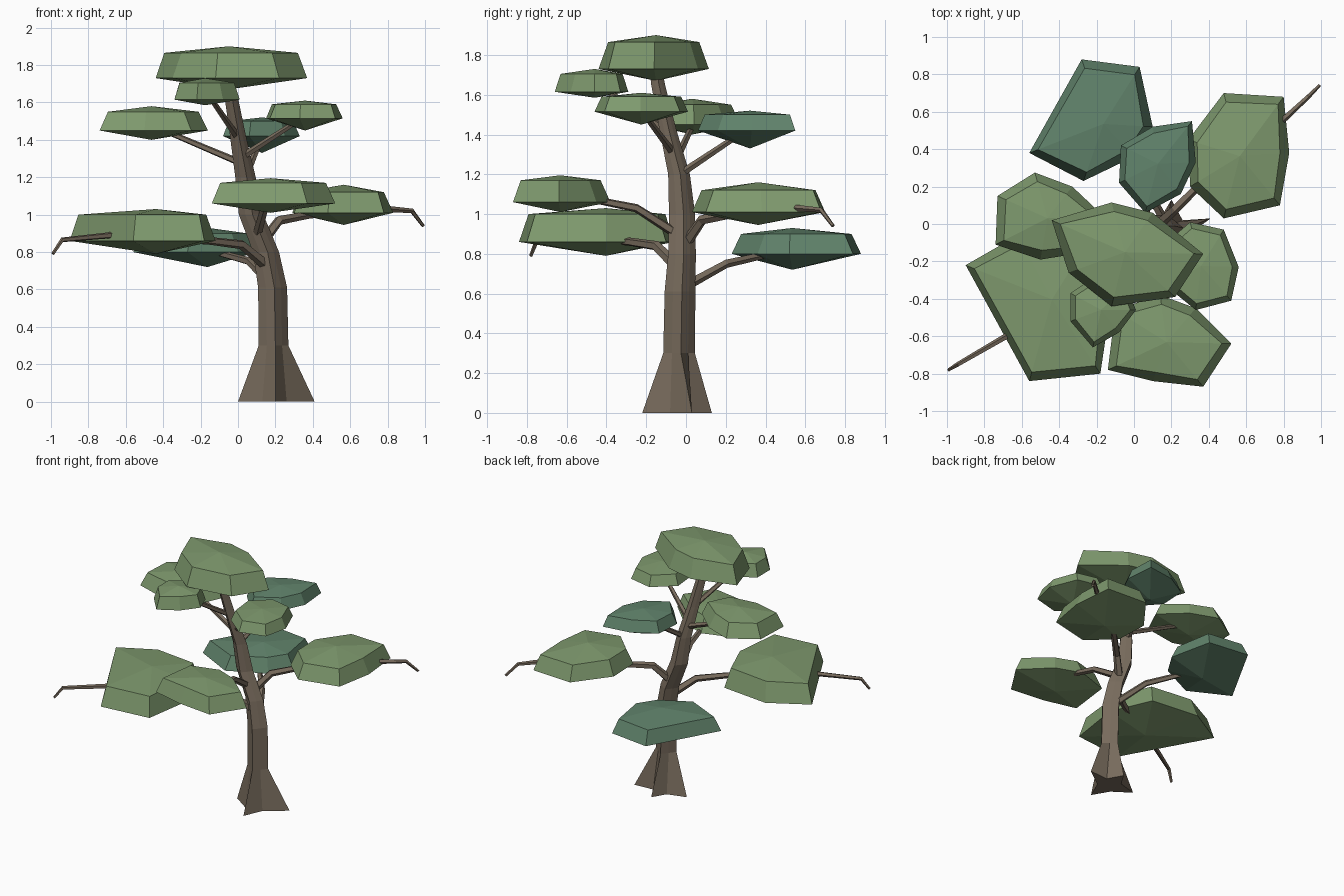
import bpy
import bmesh
from math import cos, sin, tau
from mathutils import Vector

default_cube = bpy.data.objects.get("Cube")
if default_cube:
    bpy.data.objects.remove(default_cube, do_unlink=True)


def make_material(name, color):
    material = bpy.data.materials.new(name)
    material.use_nodes = True
    material.diffuse_color = (*color, 1)
    shader = material.node_tree.nodes["Principled BSDF"]
    shader.inputs["Base Color"].default_value = (*color, 1)
    shader.inputs["Roughness"].default_value = 0.9
    return material


BARK = make_material("bark brown", (0.19, 0.15, 0.11))
LEAF = make_material("leaf green", (0.21, 0.32, 0.155))
TEAL = make_material("blue green leaf", (0.12, 0.23, 0.15))


def finish(name, bm, material):
    """Turn a bmesh into a flat shaded object."""
    bmesh.ops.recalc_face_normals(bm, faces=bm.faces)
    mesh = bpy.data.meshes.new(name)
    bm.to_mesh(mesh)
    bm.free()
    mesh.materials.append(material)
    obj = bpy.data.objects.new(name, mesh)
    bpy.context.collection.objects.link(obj)
    return obj


def bridge(bm, lower, upper):
    """Join two vertex rings with quads."""
    count = len(lower)
    for i in range(count):
        j = (i + 1) % count
        bm.faces.new((lower[i], lower[j], upper[j], upper[i]))


def fan(bm, ring, tip):
    """Close a vertex ring with triangles that meet at a tip."""
    for i, vert in enumerate(ring):
        bm.faces.new((vert, ring[(i + 1) % len(ring)], tip))


def loft(name, rings, material):
    bm = bmesh.new()
    loops = [[bm.verts.new(point) for point in ring] for ring in rings]
    for lower, upper in zip(loops, loops[1:]):
        bridge(bm, lower, upper)
    bm.faces.new(loops[0])
    bm.faces.new(loops[-1])
    return finish(name, bm, material)


def star_ring(center, lobe, groove, lobes=4, turn=0.12):
    """Horizontal ring that alternates between ridges and grooves."""
    ring = []
    for i in range(lobes * 2):
        angle = turn + tau * i / (lobes * 2)
        radius = groove if i % 2 else lobe
        ring.append(Vector(center) + Vector((cos(angle), sin(angle), 0)) * radius)
    return ring


def branch(name, points, start, end, sides=5):
    """Tapered tube that follows a bent path."""
    path = [Vector(point) for point in points]
    rings = []
    for i, point in enumerate(path):
        direction = path[min(i + 1, len(path) - 1)] - path[max(i - 1, 0)]
        side = direction.cross(Vector((0, 0, 1))).normalized()
        up = side.cross(direction).normalized()
        radius = start + (end - start) * i / (len(path) - 1)
        rings.append([point + (side * cos(tau * k / sides) + up * sin(tau * k / sides)) * radius
                      for k in range(sides)])
    return loft(name, rings, BARK)


def leaf_pad(name, outline, bottom, rim, shoulder, top, material=LEAF, inset=0.05):
    """Faceted pad: wide rim, narrower shoulder, shallow peak above and below."""
    center = sum((Vector(p) for p in outline), Vector((0, 0))) / len(outline)
    bm = bmesh.new()
    low, high = [], []
    for point in outline:
        flat = Vector(point)
        inner = flat + (center - flat).normalized() * inset
        low.append(bm.verts.new((*flat, rim)))
        high.append(bm.verts.new((*inner, shoulder)))
    bridge(bm, low, high)
    fan(bm, high, bm.verts.new((*center, top)))
    fan(bm, low, bm.verts.new((*center, bottom)))
    return finish(name, bm, material)


# Trunk with flared roots
trunk_rings = [
    [Vector(p) for p in ((.41, .03, 0), (.26, .02, 0), (.2, .13, 0), (.14, .03, 0),
                         (0, -.01, 0), (.13, -.1, 0), (.2, -.22, 0), (.26, -.08, 0))],
    star_ring((.19, -.035, .3), .08, .058),
    star_ring((.185, -.03, .61), .078, .058),
    star_ring((.15, -.02, .8), .07, .052),
    star_ring((.07, -.02, 1), .066, .05),
    star_ring((.04, -.035, 1.2), .055, .042),
    star_ring((0, -.09, 1.42), .043, .032),
    star_ring((-.04, -.14, 1.65), .035, .026),
    star_ring((-.06, -.16, 1.78), .03, .022),
]
loft("trunk", trunk_rings, BARK)

# Long branches that reach past their leaf pads
branch("right_long_branch", [(.12, -.01, .84), (.22, .08, .97), (.38, .24, 1),
                             (.8, .56, 1.03), (.93, .68, 1.02), (.99, .74, .94)], .03, .009)
branch("left_long_branch", [(.15, -.04, .73), (.02, -.15, .84), (-.15, -.28, .86),
                            (-.68, -.6, .89), (-.94, -.75, .865), (-.99, -.78, .79)], .03, .009)

# Bent lower branches
branch("back_branch", [(.17, 0, .64), (.06, .2, .75), (-.12, .42, .8)], .026, .018)
branch("front_branch", [(.1, -.03, .89), (.14, -.25, 1.03), (.18, -.5, 1.08)], .026, .018)

# Straight upper branches
branch("upper_left_branch", [(.03, -.05, 1.27), (-.42, .04, 1.46)], .02, .014)
branch("upper_right_branch", [(.01, -.06, 1.3), (.32, -.21, 1.5)], .02, .014)
branch("upper_back_branch", [(.04, -.03, 1.2), (.13, .3, 1.42)], .02, .014)
branch("upper_front_branch", [(.0, -.08, 1.41), (-.16, -.43, 1.64)], .02, .014)

# Leaf pads
leaf_pad("crown_leaves",
         [(-.44, .02), (-.12, .115), (.1, .06), (.37, -.16), (.22, -.39), (-.12, -.44), (-.35, -.26)],
         1.67, 1.73, 1.865, 1.9)
leaf_pad("left_low_leaves",
         [(-.9, -.22), (-.62, -.06), (-.25, -.1), (-.12, -.4), (-.18, -.8), (-.56, -.84)],
         .79, .86, 1, 1.03)
leaf_pad("upper_front_leaves",
         [(-.34, -.37), (-.22, -.29), (-.04, -.33), (.01, -.46), (-.08, -.58), (-.22, -.66), (-.34, -.52)],
         1.585, 1.615, 1.705, 1.73, inset=.03)
leaf_pad("front_low_leaves",
         [(-.14, -.78), (-.1, -.46), (.14, -.38), (.33, -.45), (.52, -.64), (.37, -.87), (.1, -.84)],
         1.01, 1.06, 1.17, 1.195)
leaf_pad("upper_right_leaves",
         [(.56, -.23), (.48, -.03), (.3, .01), (.15, -.12), (.17, -.33), (.33, -.46), (.52, -.41)],
         1.45, 1.515, 1.59, 1.61, inset=.035)
leaf_pad("upper_left_leaves",
         [(-.74, -.11), (-.73, .15), (-.53, .275), (-.33, .2), (-.16, .04), (-.25, -.15), (-.5, -.19)],
         1.4, 1.45, 1.55, 1.58)
leaf_pad("back_low_leaves",
         [(-.28, .88), (.03, .84), (.1, .52), (0, .36), (-.27, .23), (-.56, .38)],
         .72, .8, .9, .93, TEAL)
leaf_pad("upper_back_leaves",
         [(.1, .52), (.31, .55), (.33, .33), (.25, .16), (.06, .06), (-.08, .22), (-.07, .42)],
         1.33, 1.42, 1.5, 1.52, TEAL, .035)
leaf_pad("right_low_leaves",
         [(.48, .7), (.8, .68), (.83, .38), (.78, .1), (.48, .03), (.3, .2), (.29, .45)],
         .945, 1.01, 1.12, 1.16)
